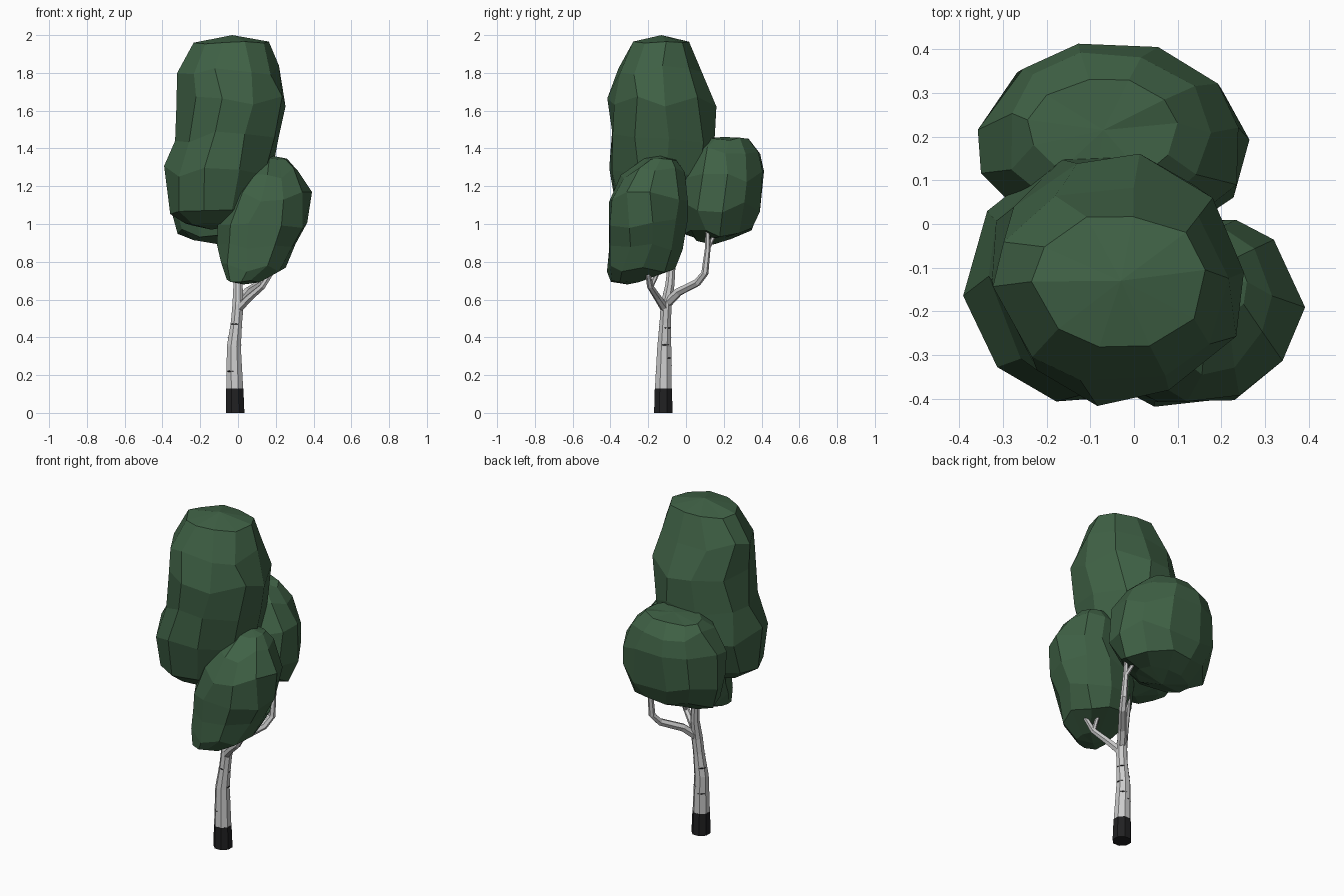
import bpy, bmesh, math, random
from mathutils import Vector

random.seed(4)


def material(name, rgb):
    m = bpy.data.materials.new(name)
    m.diffuse_color = (*rgb, 1)
    return m


LEAF = material("leaf_green", (0.05, 0.12, 0.06))
BARK = material("pale_bark", (0.62, 0.62, 0.61))
DARK = material("dark_bark", (0.015, 0.015, 0.016))


def loft(name, rings, mat, tip_low=None, tip_high=None):
    """Skin a stack of vertex rings; ends get a centre point or a flat cap."""
    bm = bmesh.new()
    vs = [[bm.verts.new(p) for p in r] for r in rings]
    n = len(vs[0])
    for a, b in zip(vs, vs[1:]):
        for i in range(n):
            j = (i + 1) % n
            bm.faces.new((a[i], a[j], b[j], b[i]))
    for ring, tip in ((vs[0], tip_low), (vs[-1], tip_high)):
        if tip is None:
            bm.faces.new(ring)
        else:
            c = bm.verts.new(tip)
            for i in range(n):
                bm.faces.new((ring[i], ring[(i + 1) % n], c))
    bmesh.ops.recalc_face_normals(bm, faces=bm.faces)
    me = bpy.data.meshes.new(name)
    bm.to_mesh(me)
    bm.free()
    me.materials.append(mat)
    ob = bpy.data.objects.new(name, me)
    bpy.context.collection.objects.link(ob)
    return ob


def foliage(name, bands, z_low, z_high, sides=10):
    """bands: (z, x min, x max, y min, y max) from bottom to top."""
    rings = []
    for k, (z, x0, x1, y0, y1) in enumerate(bands):
        end = k in (0, len(bands) - 1)
        ring = []
        for i in range(sides):
            a = 2 * math.pi * (i + random.uniform(-0.15, 0.15)) / sides + 0.1
            f = random.uniform(0.97, 1.06)
            dz = random.uniform(-0.03, 0.03) * (0.3 if end else 1)
            ring.append(((x0 + x1) / 2 + (x1 - x0) / 2 * f * math.cos(a),
                         (y0 + y1) / 2 + (y1 - y0) / 2 * f * math.sin(a), z + dz))
        rings.append(ring)

    def centre(b, z):
        return ((b[1] + b[2]) / 2, (b[3] + b[4]) / 2, z)
    return loft(name, rings, LEAF, centre(bands[0], z_low), centre(bands[-1], z_high))


def tube(name, path, mat, sides=8):
    """path: (x, y, z, radius)."""
    pts = [Vector(p[:3]) for p in path]
    rings = []
    for k, p in enumerate(pts):
        d = pts[min(k + 1, len(pts) - 1)] - pts[max(k - 1, 0)]
        q = Vector((0, 0, 1)).rotation_difference(d.normalized())
        if p.z < 0.2:
            q.identity()
        rings.append([p + q @ Vector((path[k][3] * math.cos(2 * math.pi * (i + 0.5) / sides),
                                      path[k][3] * math.sin(2 * math.pi * (i + 0.5) / sides), 0))
                      for i in range(sides)])
    return loft(name, rings, mat)


# Tall main crown
foliage("tall_crown", [
    (1.00, -0.28, 0.00, -0.28, -0.04),
    (1.08, -0.35, 0.08, -0.37, 0.06),
    (1.28, -0.38, 0.17, -0.40, 0.15),
    (1.46, -0.34, 0.22, -0.40, 0.17),
    (1.65, -0.31, 0.25, -0.41, 0.16),
    (1.82, -0.31, 0.21, -0.36, 0.08),
    (1.96, -0.23, 0.17, -0.28, 0.02)], 0.97, 2.0)

# Lower front crown
foliage("front_crown", [
    (0.70, -0.06, 0.12, -0.40, -0.22),
    (0.77, -0.09, 0.25, -0.42, -0.06),
    (0.87, -0.10, 0.31, -0.41, -0.01),
    (1.00, -0.11, 0.36, -0.42, 0.01),
    (1.14, -0.03, 0.38, -0.41, 0.02),
    (1.27, 0.05, 0.31, -0.34, -0.01),
    (1.34, 0.11, 0.26, -0.22, -0.05)], 0.68, 1.36)

# Back crown
foliage("back_crown", [
    (0.92, -0.25, 0.08, 0.04, 0.24),
    (0.96, -0.31, 0.20, 0.00, 0.35),
    (1.09, -0.35, 0.26, -0.04, 0.40),
    (1.25, -0.35, 0.25, -0.04, 0.42),
    (1.39, -0.29, 0.18, 0.02, 0.39),
    (1.45, -0.24, 0.10, 0.10, 0.33)], 0.89, 1.46, 11)

# Trunk with dark foot
tube("trunk_foot", [(-0.015, -0.12, 0, 0.053), (-0.017, -0.12, 0.13, 0.049)], DARK)
tube("trunk", [(-0.017, -0.12, 0.13, 0.048), (-0.022, -0.115, 0.35, 0.040),
               (-0.008, -0.11, 0.48, 0.032), (0.0, -0.105, 0.57, 0.032),
               (0.0, -0.085, 0.68, 0.026), (-0.01, -0.075, 0.80, 0.022),
               (-0.04, -0.09, 1.15, 0.014)], BARK)

# Branches, each with a small fork
branches = {
    "back_branch": [(0.0, -0.105, 0.575, 0.026), (0.05, -0.04, 0.64, 0.023),
                    (0.13, 0.06, 0.69, 0.021), (0.155, 0.10, 0.74, 0.019),
                    (0.155, 0.115, 0.87, 0.015), (0.15, 0.115, 0.99, 0.011)],
    "back_fork": [(0.155, 0.115, 0.87, 0.012), (0.135, 0.14, 0.92, 0.011),
                  (0.12, 0.165, 0.98, 0.008)],
    "front_branch": [(0.0, -0.11, 0.55, 0.024), (0.06, -0.15, 0.61, 0.020),
                     (0.13, -0.19, 0.67, 0.017), (0.17, -0.20, 0.73, 0.014),
                     (0.19, -0.195, 0.83, 0.009)],
    "front_fork": [(0.13, -0.185, 0.67, 0.013), (0.13, -0.155, 0.73, 0.011),
                   (0.11, -0.13, 0.79, 0.008)],
}
for part, path in branches.items():
    tube(part, path, BARK, 6)

# Dark bark marks: thin lens shapes on the trunk surface (z, heading, radius, x, y)
for n, (z, deg, r, x, y) in enumerate([
        (0.22, 235, 0.043, -0.019, -0.118), (0.47, 250, 0.031, -0.01, -0.11),
        (0.45, 30, 0.032, -0.012, -0.111), (0.36, 10, 0.038, -0.021, -0.115),
        (0.29, 50, 0.040, -0.020, -0.117), (0.40, 140, 0.035, -0.017, -0.113),
        (0.25, 120, 0.042, -0.019, -0.118)]):
    a = math.radians(deg)
    out, side = Vector((math.cos(a), math.sin(a), 0)), Vector((-math.sin(a), math.cos(a), 0))
    c = Vector((x, y, z)) + out * (r - 0.003)
    ring = [c + side * 0.022, c + Vector((0, 0, 0.006)), c - side * 0.022, c - Vector((0, 0, 0.006))]
    loft(f"bark_mark_{n + 1}", [[p - out * 0.006 for p in ring], ring], DARK, None, c + out * 0.006)
